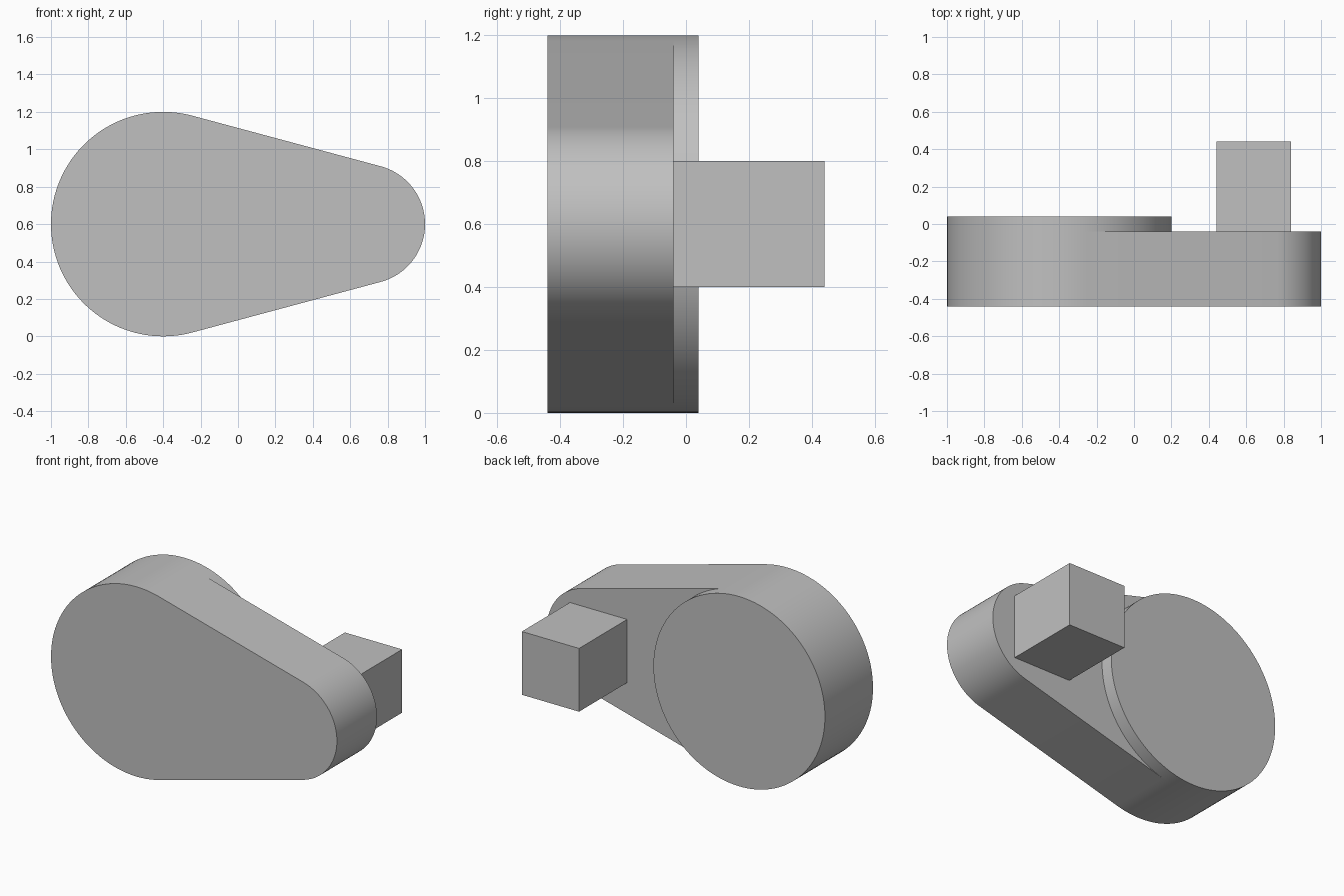
import bpy
import bmesh
from math import acos, cos, sin, radians, pi

cube = bpy.data.objects.get("Cube")
if cube:
    bpy.data.objects.remove(cube, do_unlink=True)

# One plain grey for every part
grey = bpy.data.materials.new("plain grey")
grey.use_nodes = True
colour = (0.53, 0.53, 0.53, 1)
grey.diffuse_color = colour
grey.node_tree.nodes["Principled BSDF"].inputs["Base Color"].default_value = colour

MID_Z = 0.6
BIG_X, BIG_R = -0.4, 0.6
TIP_X, TIP_R = 0.68, 0.32
FRONT, ARM_BACK, BOSS_BACK, PIN_BACK = -0.44, -0.04, 0.04, 0.44


def arc(x, r, start, end, steps):
    """Points of an arc in the xz plane, both ends included."""
    angles = [start + (end - start) * i / steps for i in range(steps + 1)]
    return [(x + r * cos(a), MID_Z + r * sin(a)) for a in angles]


def prism(name, outline, y0, y1):
    """Extrude an xz outline from y0 to y1."""
    bm = bmesh.new()
    face = bm.faces.new([bm.verts.new((x, y0, z)) for x, z in outline])
    extruded = bmesh.ops.extrude_face_region(bm, geom=[face], use_keep_orig=True)
    verts = [v for v in extruded["geom"] if isinstance(v, bmesh.types.BMVert)]
    bmesh.ops.translate(bm, verts=verts, vec=(0, y1 - y0, 0))
    bmesh.ops.recalc_face_normals(bm, faces=bm.faces)
    mesh = bpy.data.meshes.new(name)
    bm.to_mesh(mesh)
    bm.free()
    mesh.materials.append(grey)
    obj = bpy.data.objects.new(name, mesh)
    bpy.context.collection.objects.link(obj)
    bpy.ops.object.select_all(action="DESELECT")
    obj.select_set(True)
    bpy.context.view_layer.objects.active = obj
    bpy.ops.object.shade_smooth_by_angle(angle=radians(30))
    return obj


# Tapered arm: two arcs joined by their common tangents
tangent = acos((BIG_R - TIP_R) / (TIP_X - BIG_X))
big_arc = arc(BIG_X, BIG_R, tangent, 2 * pi - tangent, 72)
tip_arc = arc(TIP_X, TIP_R, -tangent, tangent, 48)
prism("crank_arm", big_arc + tip_arc, FRONT, ARM_BACK)

# Round boss raised behind the wide end, its rim matching the arm's arc
inner_arc = arc(BIG_X, BIG_R, -tangent, tangent, 48)[1:-1]
prism("round_boss", big_arc + inner_arc, ARM_BACK, BOSS_BACK)

# Square pin behind the narrow end
pin = [(0.44, 0.4), (0.84, 0.4), (0.84, 0.8), (0.44, 0.8)]
prism("square_pin", pin, ARM_BACK, PIN_BACK)
